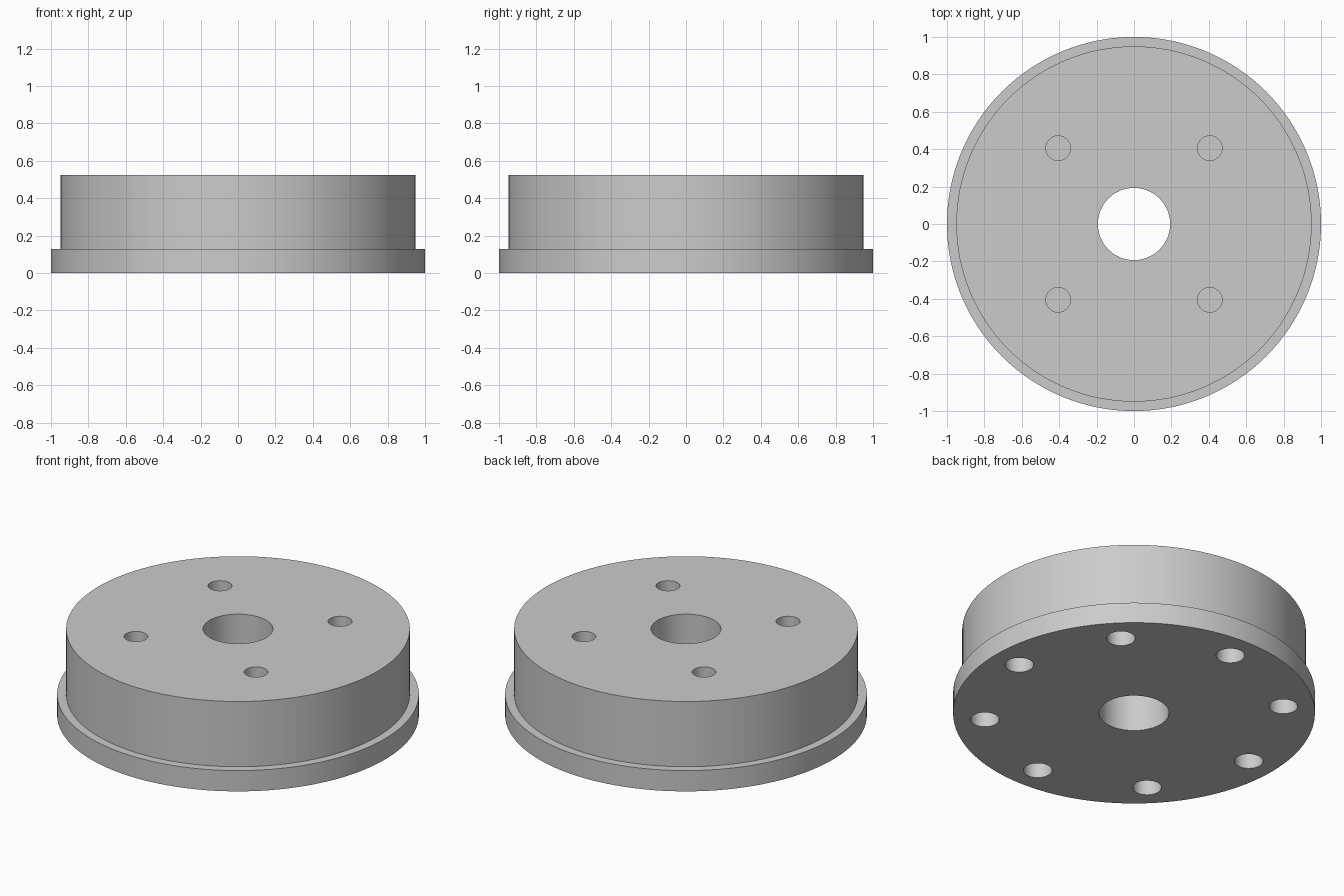
import bpy, bmesh, math
from mathutils import Matrix

cube = bpy.data.objects.get("Cube")
if cube:
    bpy.data.objects.remove(cube, do_unlink=True)

HEIGHT = 0.525
FLANGE = 0.127
BORE = 0.193
SEGMENTS = 128

grey = bpy.data.materials.new("plain grey")
grey.use_nodes = True
colour = (0.6, 0.6, 0.6, 1)
grey.diffuse_color = colour
grey.node_tree.nodes["Principled BSDF"].inputs["Base Color"].default_value = colour


def add_object(name, bm):
    bmesh.ops.recalc_face_normals(bm, faces=bm.faces)
    mesh = bpy.data.meshes.new(name)
    bm.to_mesh(mesh)
    bm.free()
    obj = bpy.data.objects.new(name, mesh)
    bpy.context.collection.objects.link(obj)
    mesh.materials.append(grey)
    return obj


# Stepped disc with a through bore, turned from a closed profile
profile = [(BORE, 0), (1, 0), (1, FLANGE), (0.95, FLANGE), (0.95, HEIGHT), (BORE, HEIGHT)]
bm = bmesh.new()
verts = [bm.verts.new((x, 0, z)) for x, z in profile]
edges = [bm.edges.new((v, verts[i - 1])) for i, v in enumerate(verts)]
bmesh.ops.spin(bm, geom=verts + edges, cent=(0, 0, 0), axis=(0, 0, 1),
               angle=math.tau, steps=SEGMENTS, use_merge=True)
bmesh.ops.remove_doubles(bm, verts=bm.verts, dist=0.0001)
disc = add_object("flanged_disc", bm)


# Rings of blind holes, each drilled in from one face
def drill_ring(bm, count, ring_radius, hole_radius, start, face_z, depth):
    for i in range(count):
        a = start + math.tau * i / count
        place = Matrix.Translation((ring_radius * math.cos(a), ring_radius * math.sin(a), face_z))
        bmesh.ops.create_cone(bm, cap_ends=True, segments=48, radius1=hole_radius,
                              radius2=hole_radius, depth=2 * depth, matrix=place)


bm = bmesh.new()
drill_ring(bm, 4, 0.573, 0.066, math.pi / 4, HEIGHT, 0.25)
drill_ring(bm, 8, 0.828, 0.079, 0, 0, 0.25)
cutter = add_object("hole_cutter", bm)
cutter.hide_render = True

cut = disc.modifiers.new("holes", "BOOLEAN")
cut.operation = "DIFFERENCE"
cut.solver = "EXACT"
cut.object = cutter

bpy.ops.object.select_all(action="DESELECT")
disc.select_set(True)
bpy.context.view_layer.objects.active = disc
bpy.ops.object.modifier_apply(modifier=cut.name)
bpy.data.objects.remove(cutter, do_unlink=True)
bpy.ops.object.shade_smooth_by_angle(angle=math.radians(30))
